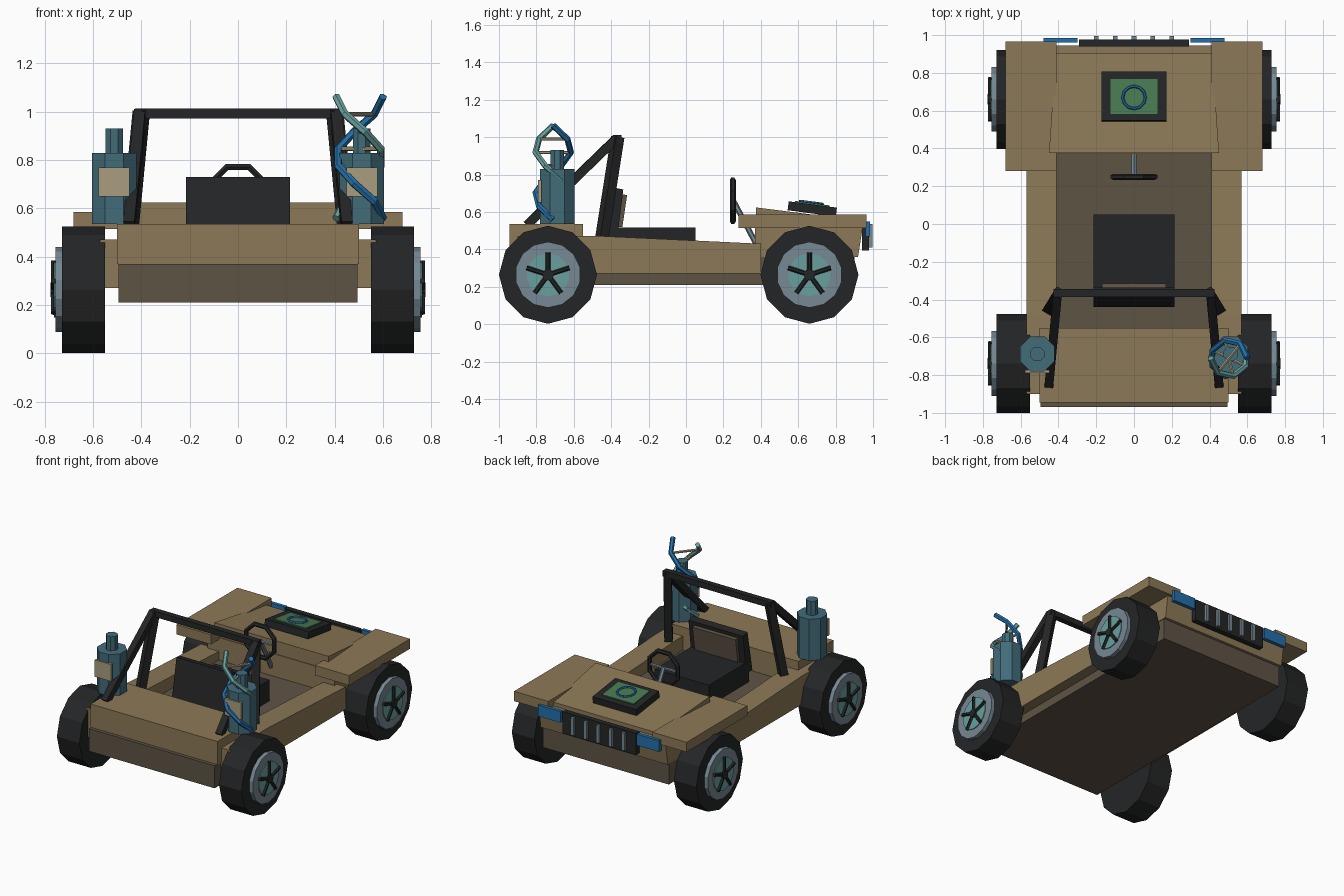
import bpy, bmesh, math
from mathutils import Vector, Matrix

if "Cube" in bpy.data.objects:
    bpy.data.objects.remove(bpy.data.objects["Cube"])


def mat(name, r, g, b):
    m = bpy.data.materials.new(name)
    lin = [((c / 255 + 0.055) / 1.055) ** 2.4 for c in (r, g, b)]
    m.diffuse_color = (*lin, 1)
    m.use_nodes = True
    m.node_tree.nodes["Principled BSDF"].inputs["Base Color"].default_value = m.diffuse_color
    return m


TAN = mat("tan paint", 140, 121, 87)
DARK = mat("dark tan", 95, 84, 69)
BLACK = mat("black rubber", 36, 37, 38)
TEAL = mat("canister teal", 66, 108, 122)
STEEL = mat("steel grey", 118, 136, 147)
MINT = mat("pale teal", 104, 160, 157)
BLUE = mat("blue", 36, 112, 170)
SAND = mat("pale sand", 168, 157, 126)
GREEN = mat("green", 72, 121, 82)


def finish(name, bm, m):
    bmesh.ops.recalc_face_normals(bm, faces=bm.faces)
    me = bpy.data.meshes.new(name)
    bm.to_mesh(me)
    bm.free()
    me.materials.append(m)
    ob = bpy.data.objects.new(name, me)
    bpy.context.collection.objects.link(ob)
    return ob


def box(name, x, y, z, m, tilt=0):
    """Box from ranges, optionally tilted about x through its centre."""
    bm = bmesh.new()
    size = [r[1] - r[0] for r in (x, y, z)]
    mid = [(r[1] + r[0]) / 2 for r in (x, y, z)]
    bmesh.ops.create_cube(bm, size=1, matrix=Matrix.Translation(mid)
                          @ Matrix.Rotation(tilt, 4, 'X') @ Matrix.Diagonal((*size, 1)))
    return finish(name, bm, m)


def prism(name, profile, x0, x1, m):
    """Extrude a (y, z) side profile from x0 to x1."""
    bm = bmesh.new()
    a = [bm.verts.new((x0, y, z)) for y, z in profile]
    b = [bm.verts.new((x1, y, z)) for y, z in profile]
    n = len(a)
    bm.faces.new(a)
    bm.faces.new(b)
    for i in range(n):
        bm.faces.new((a[i], a[(i + 1) % n], b[(i + 1) % n], b[i]))
    return finish(name, bm, m)


def rod(name, p, q, r, m, sides=8, turn=0):
    """Straight cylinder between two points."""
    p, q = Vector(p), Vector(q)
    bm = bmesh.new()
    d = q - p
    rot = d.to_track_quat('Z', 'Y').to_matrix().to_4x4()
    bmesh.ops.create_cone(bm, cap_ends=True, segments=sides, radius1=r, radius2=r,
                          depth=d.length, matrix=Matrix.Translation((p + q) / 2)
                          @ rot @ Matrix.Rotation(turn, 4, 'Z'))
    return finish(name, bm, m)


def tube(name, pts, r, m, closed=False):
    """Faceted tube along a polyline."""
    cu = bpy.data.curves.new(name, 'CURVE')
    cu.dimensions = '3D'
    cu.bevel_depth = r
    cu.bevel_resolution = 1
    cu.use_fill_caps = True
    sp = cu.splines.new('POLY')
    sp.points.add(len(pts) - 1)
    for s, p in zip(sp.points, pts):
        s.co = (*p, 1)
    sp.use_cyclic_u = closed
    sp.use_smooth = False
    cu.materials.append(m)
    ob = bpy.data.objects.new(name, cu)
    bpy.context.collection.objects.link(ob)
    return ob


def ring(c, r, n, u, v, off=0.0):
    c, u, v = Vector(c), Vector(u), Vector(v)
    return [c + r * (math.cos(a) * u + math.sin(a) * v)
            for a in (2 * math.pi * i / n + off for i in range(n))]


# Body tub
box("chassis", (-0.495, 0.495), (-0.97, 0.9), (0.21, 0.37), DARK)
box("rear_deck", (-0.5, 0.5), (-0.945, -0.55), (0.37, 0.535), TAN)
prism("nose", [(0.37, 0.36), (0.92, 0.36), (0.945, 0.52), (0.945, 0.53),
               (0.37, 0.53)], -0.5, 0.5, TAN)

# Hood: wedge narrowing towards the nose
hood = prism("hood", [(0.375, 0.45), (0.905, 0.45), (0.905, 0.557), (0.375, 0.624)], -0.45, 0.45, TAN)
for v in hood.data.vertices:
    if v.co.y > 0.5:
        v.co.x *= 0.92

for s, side in ((1, "right"), (-1, "left")):
    prism("side_panel_" + side, [(-0.9, 0.27), (0.4, 0.27), (0.4, 0.43), (-0.48, 0.472),
                                 (-0.9, 0.472)], s * 0.41, s * 0.57, TAN)
    box("front_fender_" + side, sorted((s * 0.41, s * 0.68)), (0.28, 0.965), (0.515, 0.585), TAN)
    box("headlight_" + side, sorted((s * 0.3, s * 0.478)), (0.96, 0.985), (0.47, 0.55), BLUE)

# Grille with bars
box("grille", (-0.29, 0.29), (0.94, 0.978), (0.395, 0.55), BLACK)
for i in range(5):
    x = -0.2 + 0.1 * i
    box("grille_bar", (x - 0.012, x + 0.012), (0.975, 0.996), (0.41, 0.535), STEEL)

# Wheels: tyre, rim, disc and five spokes
for s in (1, -1):
    for y in (-0.738, 0.66):
        c = Vector((0, y, 0.264))

        def at(x):
            return c + Vector((s * x, 0, 0))
        rod("tyre", at(0.55), at(0.727), 0.262, BLACK, 12)
        rod("rim", at(0.72), at(0.755), 0.176, STEEL, 14)
        rod("rim_disc", at(0.75), at(0.761), 0.115, MINT, 14)
        rod("hub_cap", at(0.755), at(0.775), 0.03, BLACK, 10)
        for k in range(5):
            a = math.pi / 2 + k * math.tau / 5
            tip = at(0.763) + 0.12 * Vector((0, math.cos(a), math.sin(a)))
            rod("spoke", at(0.763), tip, 0.0125, BLACK, 6)

# Roll bar
rod("roll_bar_top", (-0.425, -0.365, 0.992), (0.425, -0.365, 0.992), 0.029, BLACK, 4, math.pi / 4)
for s in (1, -1):
    rod("roll_bar_post", (s * 0.4, -0.365, 1.0), (s * 0.452, -0.45, 0.46), 0.037, BLACK, 4, math.pi / 4)
    rod("roll_bar_brace", (s * 0.405, -0.37, 0.995), (s * 0.45, -0.85, 0.53), 0.033, BLACK, 4, math.pi / 4)

# Seat
box("seat_cushion", (-0.215, 0.215), (-0.4, 0.05), (0.37, 0.518), BLACK)
prism("seat_back", [(-0.44, 0.44), (-0.37, 0.44), (-0.335, 0.72), (-0.385, 0.73)], -0.215, 0.215, BLACK)
prism("seat_pad", [(-0.365, 0.52), (-0.34, 0.52), (-0.315, 0.69), (-0.345, 0.695)], -0.17, 0.17, DARK)

# Steering wheel and column
X, Y, Z = (1, 0, 0), (0, 1, 0), (0, 0, 1)
tube("steering_wheel", ring((0, 0.25, 0.66), 0.12, 8, X, Z, math.pi / 8), 0.016, BLACK, True)
rod("steering_crossbar", (-0.1, 0.25, 0.66), (0.1, 0.25, 0.66), 0.01, STEEL, 6)
rod("steering_column", (0, 0.25, 0.665), (0, 0.375, 0.43), 0.015, STEEL, 6)

# Hood display panel
box("hood_panel", (-0.172, 0.172), (0.545, 0.805), (0.592, 0.64), BLACK, -0.13)
box("hood_screen", (-0.125, 0.125), (0.582, 0.767), (0.638, 0.647), GREEN, -0.13)
tube("screen_ring", ring((0, 0.67, 0.65), 0.06, 12, X, (0, 0.991, -0.13)), 0.008, BLUE, True)

# Canisters with neck and label
for s in (1, -1):
    x, y = s * 0.512, -0.688
    rod("canister", (x, y, 0.535), (x, y, 0.83), 0.1, TEAL, 8, math.pi / 8)
    rod("canister_neck", (x, y, 0.82), (x, y, 0.93), 0.04, TEAL, 8, math.pi / 8)
    box("canister_label", (x - 0.064, x + 0.064), (-0.79, -0.772), (0.65, 0.77), SAND)

# Twisted double ladder around the right canister
strands = [[], []]
for i in range(8):
    a = math.tau * i / 7
    for k in (0, 1):
        t = a + k * math.pi
        strands[k].append(Vector((0.503 + 0.097 * math.cos(t), -0.71 + 0.097 * math.sin(t),
                                  1.062 - 0.072 * i)))
    if i not in (0, 7):
        rod("ladder_rung", strands[0][-1], strands[1][-1], 0.009, SAND, 6)
tube("ladder_strand_blue", strands[0], 0.017, BLUE)
tube("ladder_strand_pale", strands[1], 0.017, MINT)
